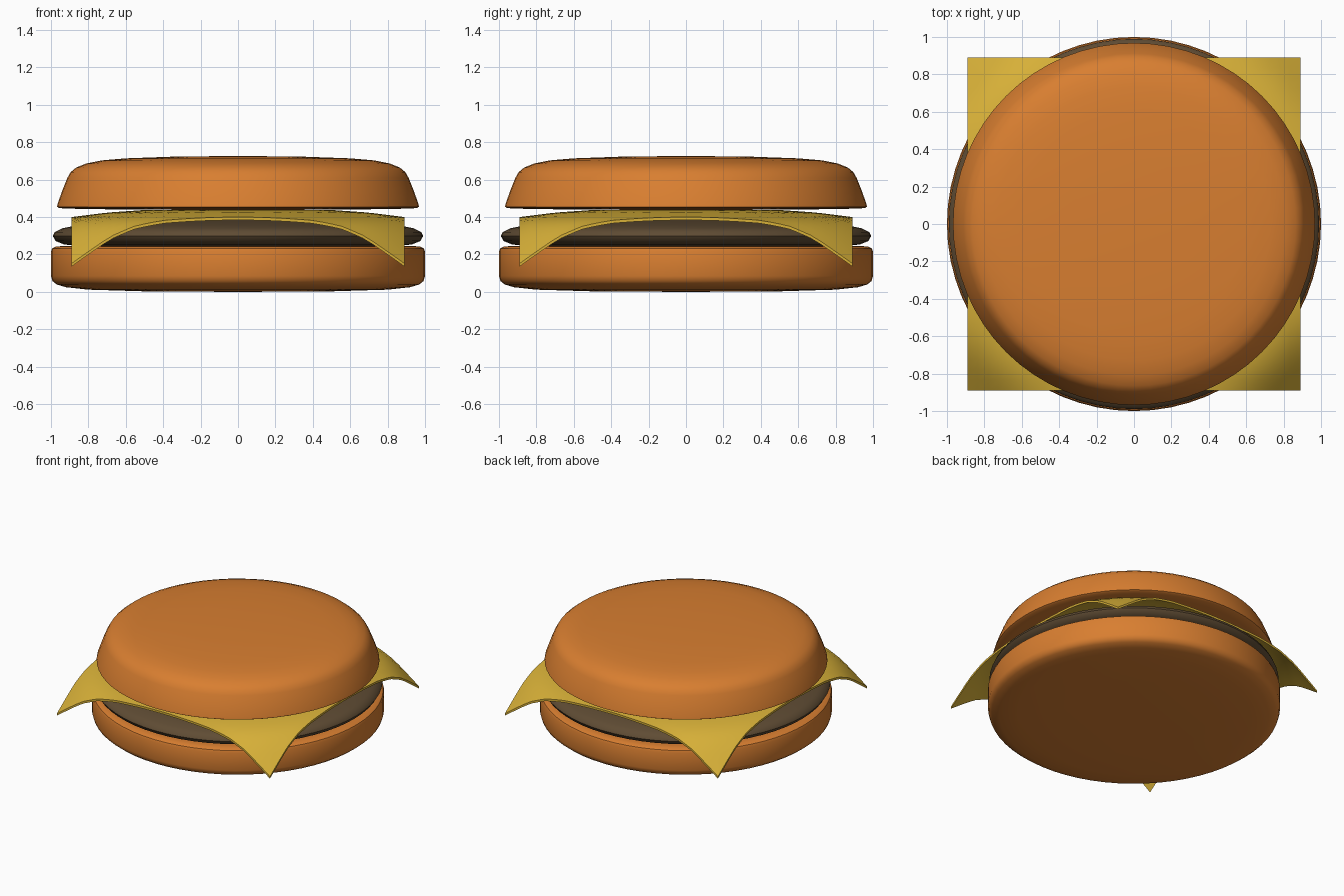
import bpy, bmesh, math
from mathutils import Vector

if "Cube" in bpy.data.objects:
    bpy.data.objects.remove(bpy.data.objects["Cube"])


def material(name, rgb):
    m = bpy.data.materials.new(name)
    m.diffuse_color = (*rgb, 1)
    m.use_nodes = True
    m.node_tree.nodes["Principled BSDF"].inputs["Base Color"].default_value = m.diffuse_color
    return m


def finish(name, bm, mat, angle=40):
    bmesh.ops.recalc_face_normals(bm, faces=bm.faces)
    me = bpy.data.meshes.new(name)
    bm.to_mesh(me)
    bm.free()
    ob = bpy.data.objects.new(name, me)
    bpy.context.collection.objects.link(ob)
    me.materials.append(mat)
    bpy.ops.object.select_all(action='DESELECT')
    ob.select_set(True)
    bpy.context.view_layer.objects.active = ob
    bpy.ops.object.shade_smooth_by_angle(angle=math.radians(angle))
    return ob


def lathe(name, profile, mat, steps=64):
    bm = bmesh.new()
    vs = [bm.verts.new((r, 0, z)) for r, z in profile]
    es = [bm.edges.new(p) for p in zip(vs, vs[1:])]
    bmesh.ops.spin(bm, geom=vs + es, axis=(0, 0, 1), cent=(0, 0, 0),
                   angle=math.tau, steps=steps, use_duplicate=False)
    bmesh.ops.remove_doubles(bm, verts=bm.verts, dist=1e-4)
    return finish(name, bm, mat)


bun = material("toasted_bun", (0.69, 0.21, 0.03))
meat = material("grilled_meat", (0.115, 0.072, 0.034))
yellow = material("cheese_yellow", (0.69, 0.44, 0.04))

# Bottom bun
lathe("bottom_bun", [(0, 0), (0.5, 0.003), (0.8, 0.012), (0.92, 0.025), (0.97, 0.04),
                     (0.992, 0.058), (1, 0.085), (1, 0.215), (0.994, 0.232),
                     (0.975, 0.242), (0.94, 0.245), (0, 0.245)], bun)

# Patty with rounded rim
lathe("patty", [(0, 0.245), (0.86, 0.246), (0.93, 0.254), (0.975, 0.272), (0.99, 0.298),
                (0.98, 0.32), (0.94, 0.34), (0.86, 0.356), (0.7, 0.372), (0.4, 0.383),
                (0, 0.388)], meat)

# Top bun
lathe("top_bun", [(0, 0.438), (0.6, 0.44), (0.9, 0.445), (0.955, 0.448), (0.968, 0.455),
                  (0.965, 0.47), (0.94, 0.54), (0.912, 0.61), (0.895, 0.64), (0.865, 0.665),
                  (0.81, 0.687), (0.73, 0.703), (0.6, 0.714), (0.35, 0.723), (0, 0.727)], bun)

# Cheese slice: square sheet drooping with distance from the centre
droop = [(0, 0.44), (0.5, 0.438), (0.7, 0.424), (0.89, 0.400), (0.976, 0.382),
         (1.046, 0.353), (1.12, 0.297), (1.197, 0.215), (1.27, 0.14)]


def height(r):
    for (r0, z0), (r1, z1) in zip(droop, droop[1:]):
        if r <= r1:
            return z0 + (z1 - z0) * (r - r0) / (r1 - r0)
    return droop[-1][1]


bm = bmesh.new()
bmesh.ops.create_grid(bm, x_segments=32, y_segments=32, size=0.89)
for v in bm.verts:
    v.co.z = height(v.co.xy.length)
sheet = bm.faces[:]
ext = bmesh.ops.extrude_face_region(bm, geom=sheet, use_keep_orig=True)
for v in ext["geom"]:
    if isinstance(v, bmesh.types.BMVert):
        v.co.z -= 0.016
finish("cheese_slice", bm, yellow)
